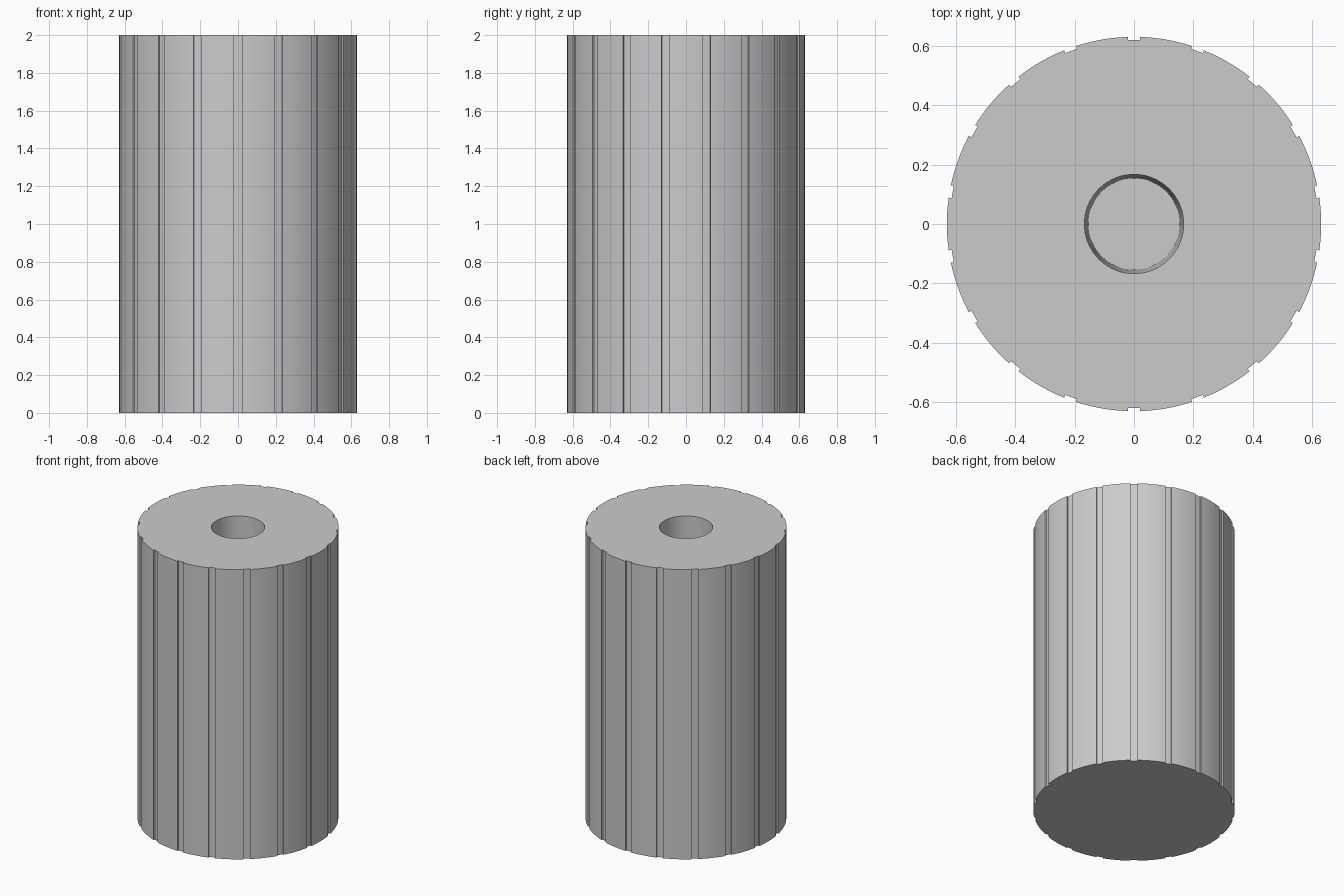
import bpy, bmesh, math

if "Cube" in bpy.data.objects:
    bpy.data.objects.remove(bpy.data.objects["Cube"])

HEIGHT, RADIUS = 2.0, 0.63
GROOVES, GROOVE_HALF, GROOVE_DEPTH = 18, 0.021, 0.01
HOLE_TOP, HOLE_FLOOR, HOLE_DEPTH = 0.167, 0.154, 1.35
LAND_STEPS, HOLE_SIDES = 8, 64

grey = bpy.data.materials.new("light grey")
grey.diffuse_color = (0.6, 0.6, 0.6, 1)
grey.use_nodes = True
grey.node_tree.nodes["Principled BSDF"].inputs["Base Color"].default_value = grey.diffuse_color


def outline():
    """Round section with evenly spaced shallow square grooves."""
    pts = []
    pitch = 2 * math.pi / GROOVES
    half = math.asin(GROOVE_HALF / RADIUS)
    inner = math.sqrt(RADIUS ** 2 - GROOVE_HALF ** 2) - GROOVE_DEPTH
    for k in range(GROOVES):
        a = math.pi / 2 + k * pitch
        c, s = math.cos(a), math.sin(a)
        # groove floor corners
        for t in (-GROOVE_HALF, GROOVE_HALF):
            pts.append((inner * c - t * s, inner * s + t * c))
        # land between this groove and the next
        for i in range(LAND_STEPS + 1):
            b = a + half + (pitch - 2 * half) * i / LAND_STEPS
            pts.append((RADIUS * math.cos(b), RADIUS * math.sin(b)))
    return pts


def ring(bm, pts, z):
    verts = [bm.verts.new((x, y, z)) for x, y in pts]
    edges = [bm.edges.new((v, verts[(i + 1) % len(verts)])) for i, v in enumerate(verts)]
    return verts, edges


def circle(r):
    return [(r * math.cos(2 * math.pi * i / HOLE_SIDES),
             r * math.sin(2 * math.pi * i / HOLE_SIDES)) for i in range(HOLE_SIDES)]


def bridge(bm, lower, upper):
    n = len(lower)
    for i in range(n):
        j = (i + 1) % n
        bm.faces.new((lower[i], lower[j], upper[j], upper[i]))


bm = bmesh.new()
# grooved outer wall and closed base
base, _ = ring(bm, outline(), 0)
rim, rim_edges = ring(bm, outline(), HEIGHT)
bridge(bm, base, rim)
bm.faces.new(base[::-1])
# tapered blind hole
floor, _ = ring(bm, circle(HOLE_FLOOR), HEIGHT - HOLE_DEPTH)
mouth, mouth_edges = ring(bm, circle(HOLE_TOP), HEIGHT)
bridge(bm, mouth, floor)
bm.faces.new(floor)
# flat top around the hole
bmesh.ops.triangle_fill(bm, edges=rim_edges + mouth_edges, use_beauty=True, normal=(0, 0, 1))
bmesh.ops.recalc_face_normals(bm, faces=bm.faces)

mesh = bpy.data.meshes.new("grooved_cylinder")
bm.to_mesh(mesh)
bm.free()
mesh.materials.append(grey)
body = bpy.data.objects.new("grooved_cylinder", mesh)
bpy.context.collection.objects.link(body)
bpy.context.view_layer.objects.active = body
body.select_set(True)
bpy.ops.object.shade_smooth_by_angle(angle=math.radians(25))
